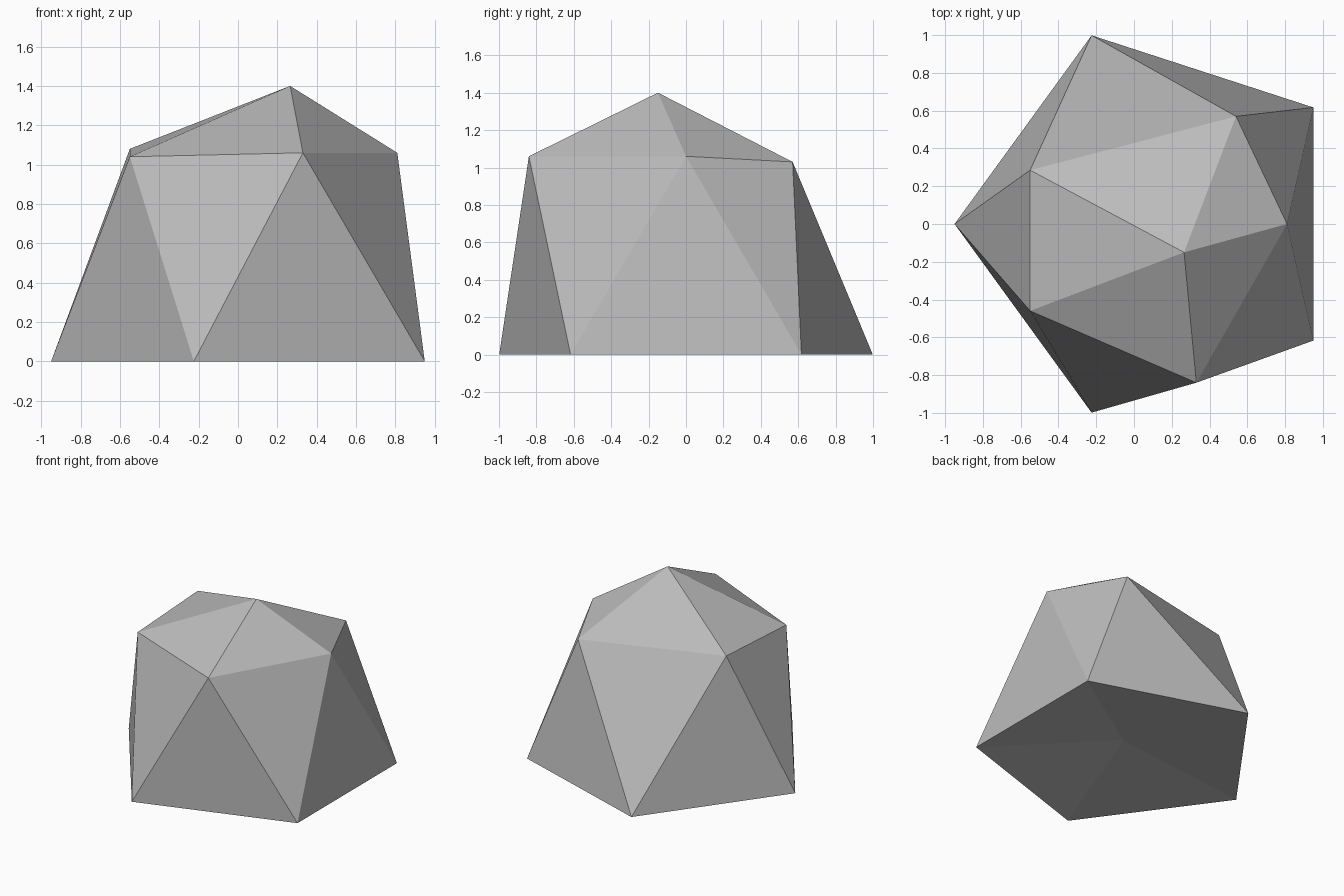
import bpy, bmesh, math

if "Cube" in bpy.data.objects:
    bpy.data.objects.remove(bpy.data.objects["Cube"])

# Faceted boulder: pentagonal base, offset upper ring, peak and slightly hollow underside
stone = bpy.data.materials.new("stone grey")
stone.diffuse_color = (0.5, 0.5, 0.5, 1)
stone.use_nodes = True
stone.node_tree.nodes["Principled BSDF"].inputs["Base Color"].default_value = stone.diffuse_color

bm = bmesh.new()
# regular base ring
base = [bm.verts.new((0.1 + 1.05 * math.cos(math.radians(36 + 72 * i)),
                      1.05 * math.sin(math.radians(36 + 72 * i)), 0)) for i in range(5)]
# uneven shoulder ring, each point sitting between two base corners
shoulder = [bm.verts.new(p) for p in ((0.81, 0, 1.06), (0.54, 0.57, 1.03), (-0.55, 0.285, 1.08),
                                      (-0.55, -0.46, 1.04), (0.33, -0.84, 1.06))]
peak = bm.verts.new((0.265, -0.15, 1.4))
hollow = bm.verts.new((0.1, 0, 0.1))

for i in range(5):
    j = (i + 1) % 5
    bm.faces.new((peak, shoulder[i], shoulder[j]))
    bm.faces.new((shoulder[i], base[i], shoulder[j]))
    bm.faces.new((base[i], base[j], shoulder[j]))
    bm.faces.new((hollow, base[j], base[i]))
bmesh.ops.recalc_face_normals(bm, faces=bm.faces)

mesh = bpy.data.meshes.new("boulder")
bm.to_mesh(mesh)
bm.free()
mesh.materials.append(stone)
bpy.context.collection.objects.link(bpy.data.objects.new("boulder", mesh))
